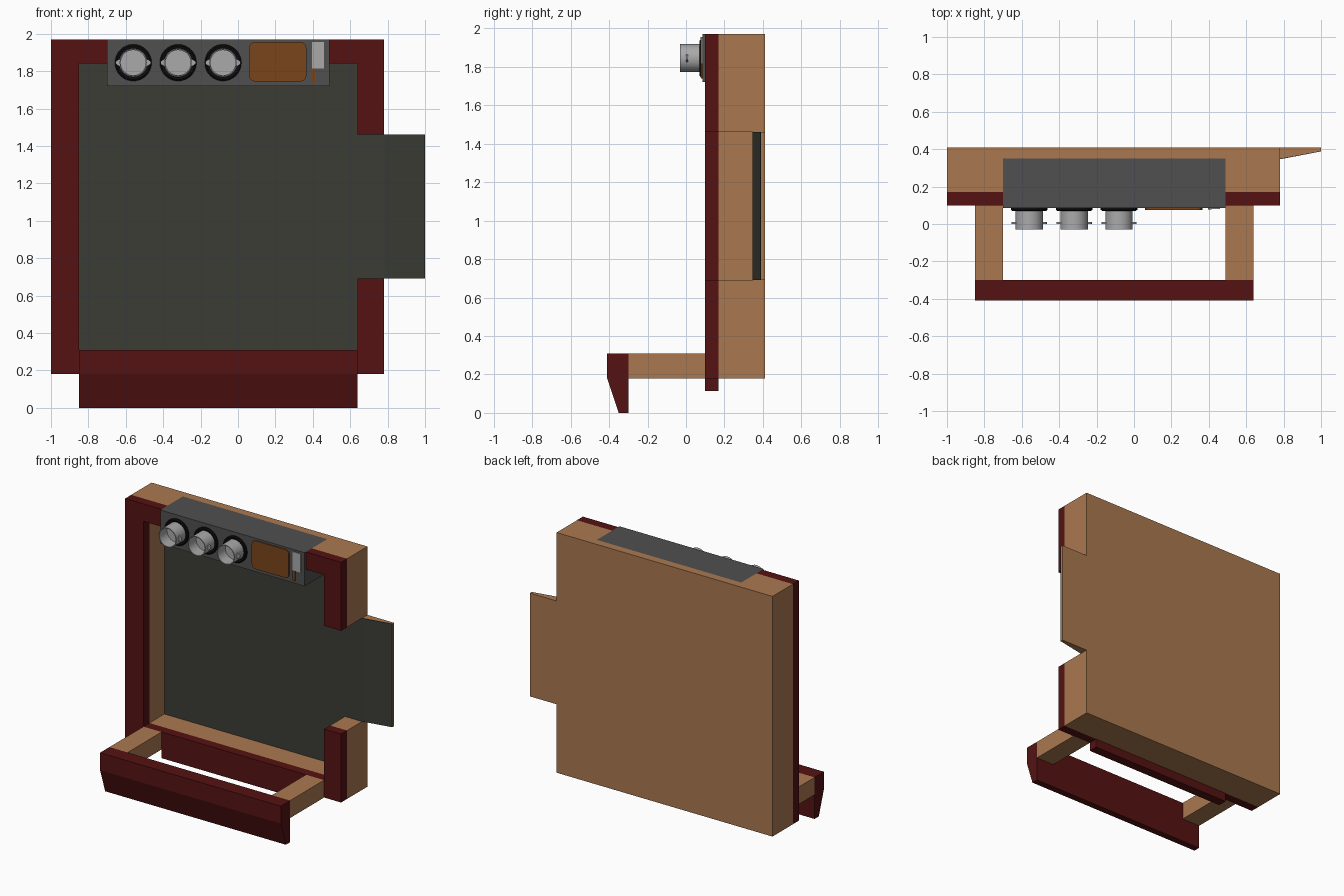
import bpy, bmesh, math

if "Cube" in bpy.data.objects:
    bpy.data.objects.remove(bpy.data.objects["Cube"])


def material(name, rgb):
    m = bpy.data.materials.new(name)
    m.diffuse_color = (*rgb, 1)
    m.use_nodes = True
    m.node_tree.nodes["Principled BSDF"].inputs["Base Color"].default_value = m.diffuse_color
    return m


RED = material("dark_red", (0.09, 0.006, 0.006))
TAN = material("wood", (0.40, 0.19, 0.08))
SLATE = material("slate", (0.045, 0.045, 0.036))
GREY = material("grey", (0.08, 0.08, 0.08))
BLACK = material("black", (0.004, 0.004, 0.004))
BROWN = material("brown", (0.19, 0.06, 0.012))
STEEL = material("steel", (0.4, 0.4, 0.4))


def finish(name, bm, mat, smooth=False):
    bmesh.ops.recalc_face_normals(bm, faces=bm.faces)
    me = bpy.data.meshes.new(name)
    bm.to_mesh(me)
    bm.free()
    me.materials.append(mat)
    ob = bpy.data.objects.new(name, me)
    bpy.context.collection.objects.link(ob)
    if smooth:
        bpy.ops.object.select_all(action='DESELECT')
        ob.select_set(True)
        bpy.context.view_layer.objects.active = ob
        bpy.ops.object.shade_smooth_by_angle(angle=math.radians(35))
    return ob


def prism(name, pts, axis, lo, hi, mat):
    """Extrude a 2D outline along an axis; the outline uses the other two axes in order."""
    place = {'x': lambda a, b, c: (c, a, b),
             'y': lambda a, b, c: (a, c, b),
             'z': lambda a, b, c: (a, b, c)}[axis]
    bm = bmesh.new()
    ends = [[bm.verts.new(place(a, b, c)) for a, b in pts] for c in (lo, hi)]
    for ring in ends:
        bm.faces.new(ring)
    n = len(pts)
    for i in range(n):
        j = (i + 1) % n
        bm.faces.new((ends[0][i], ends[0][j], ends[1][j], ends[1][i]))
    return finish(name, bm, mat)


def box(name, x0, x1, y0, y1, z0, z1, mat):
    return prism(name, [(x0, z0), (x1, z0), (x1, z1), (x0, z1)], 'y', y0, y1, mat)


def lathe(name, profile, cx, cz, mat, closed=False, n=32):
    """Spin an (radius, y) profile about a y-parallel axis; radius 0 makes a pole."""
    bm = bmesh.new()
    vs = [bm.verts.new((cx + r, y, cz)) for r, y in profile]
    es = [bm.edges.new(p) for p in zip(vs, vs[1:] + (vs[:1] if closed else []))]
    bmesh.ops.spin(bm, geom=vs + es, cent=(cx, 0, cz), axis=(0, 1, 0),
                   angle=math.tau, steps=n, use_duplicate=False)
    bmesh.ops.remove_doubles(bm, verts=bm.verts, dist=1e-4)
    return finish(name, bm, mat, True)


# Tray rim: wooden wall and red facing, open at the side chute and top panel
lower = [(-1, .18), (.78, .18), (.78, .69), (.64, .69), (.64, .31), (-.85, .31),
         (-.85, 1.84), (-.70, 1.84), (-.70, 1.97), (-1, 1.97)]
corner = [(.49, 1.84), (.64, 1.84), (.64, 1.46), (.78, 1.46), (.78, 1.97), (.49, 1.97)]
for part, outline in (("main", lower), ("corner", corner)):
    prism(part + "_wall", outline, 'y', .17, .35, TAN)
    prism(part + "_facing", outline, 'y', .10, .17, RED)

# Base board and tapered chute tab
box("base_board", -1, .78, .35, .41, .18, 1.97, TAN)
prism("chute_tab", [(.78, .35), (1, .39), (1, .41), (.78, .41)], 'z', .69, 1.46, TAN)

# Dark working surface, thin sheet over base and chute
box("work_surface", -.85, .64, .346, .35, .31, 1.84, SLATE)
prism("chute_surface", [(.64, .346), (.78, .346), (1, .388), (1, .39), (.78, .35), (.64, .35)],
      'z', .69, 1.46, SLATE)

# Red apron under the rim, two arms and the front lip
box("lower_apron", -.70, .49, .10, .17, .115, .18, RED)
for side, x in (("left", -.85), ("right", .49)):
    box(side + "_arm", x, x + .15, -.30, .10, .18, .31, TAN)
prism("front_lip", [(-.41, .31), (-.30, .31), (-.30, 0), (-.35, 0), (-.41, .18)],
      'x', -.85, .64, RED)

# Accessory panel
box("accessory_panel", -.70, .49, .085, .35, 1.72, 1.97, GREY)

# Three cups with black collars and oval side tabs
for i, cx in enumerate((-.56, -.32, -.08), 1):
    cz = 1.845
    lathe(f"collar_{i}", [(.076, .09), (.076, .074), (.09, .07), (.098, .076), (.098, .09)],
          cx, cz, BLACK, closed=True)
    lathe(f"cup_{i}", [(0, .09), (.073, .09), (.073, -.03), (.067, -.03), (.067, .06), (0, .06)],
          cx, cz, STEEL)
    for s in (-1, 1):
        arc = [(cx + s * .095 * math.cos(a), cz + .03 * math.sin(a))
               for a in [math.radians(-42 + 12 * k) for k in range(8)]]
        prism(f"cup_tab_{i}_{'left' if s < 0 else 'right'}", arc, 'y', .0, .01, STEEL)

# Rounded chopping board
r = .03
outline = []
for qx, qz, start in ((.335, 1.925, 0), (.09, 1.925, 90), (.09, 1.775, 180), (.335, 1.775, 270)):
    for k in range(6):
        a = math.radians(start + 18 * k)
        outline.append((qx + r * math.cos(a), qz + r * math.sin(a)))
prism("small_board", outline, 'y', .076, .09, BROWN)

# Cleaver
box("cleaver_blade", .395, .46, .079, .09, 1.815, 1.955, STEEL)
box("cleaver_handle", .395, .415, .077, .09, 1.74, 1.815, BROWN)
